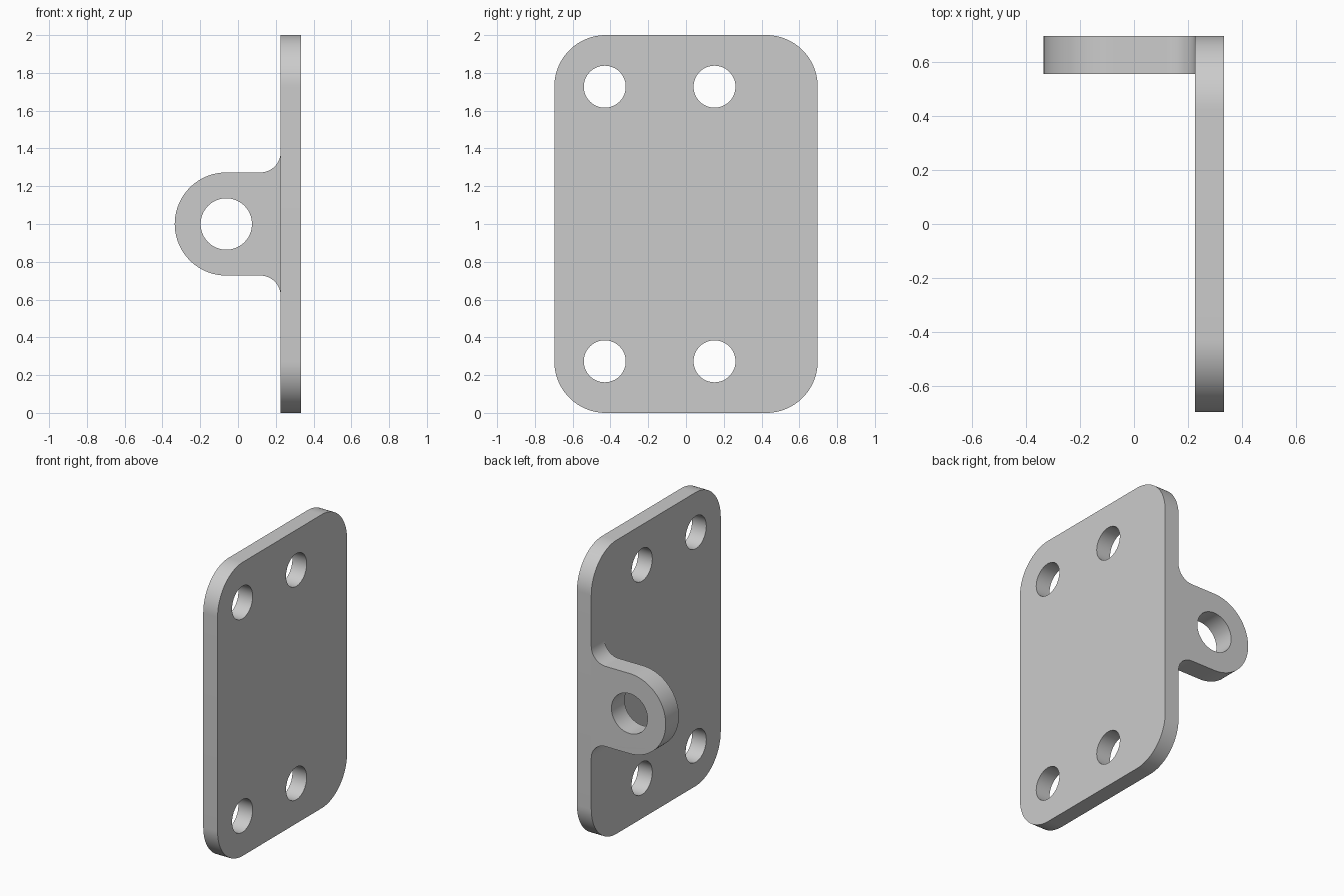
import bpy, bmesh, math
from mathutils import Matrix

default = bpy.data.objects.get("Cube")
if default:
    bpy.data.objects.remove(default, do_unlink=True)

steel = bpy.data.materials.new("light_grey")
steel.use_nodes = True
steel.diffuse_color = (0.6, 0.6, 0.6, 1)
steel.node_tree.nodes["Principled BSDF"].inputs["Base Color"].default_value = steel.diffuse_color


def arc(cx, cy, r, start, end, steps=24):
    """Points along an arc, angles in degrees."""
    angles = [math.radians(start + (end - start) * i / steps) for i in range(steps + 1)]
    return [(cx + r * math.cos(a), cy + r * math.sin(a)) for a in angles]


def circle(cx, cy, r):
    return arc(cx, cy, r, 0, 360, 64)[:-1]


def extruded_part(name, loops, thickness, matrix):
    """Fill an outline with holes, extrude it and place it as a mesh."""
    curve = bpy.data.curves.new(name + "_profile", 'CURVE')
    curve.dimensions = '2D'
    curve.fill_mode = 'BOTH'
    curve.extrude = thickness / 2
    for loop in loops:
        spline = curve.splines.new('POLY')
        spline.points.add(len(loop) - 1)
        for point, (x, y) in zip(spline.points, loop):
            point.co = (x, y, 0, 1)
        spline.use_cyclic_u = True
    helper = bpy.data.objects.new(name + "_profile", curve)
    bpy.context.collection.objects.link(helper)
    graph = bpy.context.evaluated_depsgraph_get()
    mesh = bpy.data.meshes.new_from_object(helper.evaluated_get(graph))
    bpy.data.objects.remove(helper, do_unlink=True)

    bm = bmesh.new()
    bm.from_mesh(mesh)
    bmesh.ops.remove_doubles(bm, verts=bm.verts, dist=1e-5)
    bmesh.ops.transform(bm, matrix=matrix, verts=bm.verts)
    bmesh.ops.recalc_face_normals(bm, faces=bm.faces)
    bm.to_mesh(mesh)
    bm.free()
    mesh.name = name
    mesh.materials.clear()
    mesh.materials.append(steel)
    mesh.shade_smooth()
    mesh.set_sharp_from_angle(angle=math.radians(30))
    part = bpy.data.objects.new(name, mesh)
    bpy.context.collection.objects.link(part)
    return part


# Mounting plate: rounded rectangle in the YZ plane with four bolt holes
half_w, half_h, corner = 0.697, 1.0, 0.272
outline = []
for i, (sy, sz) in enumerate([(1, 1), (-1, 1), (-1, -1), (1, -1)]):
    outline += arc(sy * (half_w - corner), 1 + sz * (half_h - corner), corner, 90 * i, 90 * i + 90)
bolt_holes = [circle(y, 1 + s * 0.727, 0.111) for y in (-0.43, 0.151) for s in (-1, 1)]
to_yz = Matrix(((0, 0, 1, 0.28), (1, 0, 0, 0), (0, 1, 0, 0), (0, 0, 0, 1)))
extruded_part("mounting_plate", [outline] + bolt_holes, 0.108, to_yz)

# Pivot lug: rounded tab with an eye, filleted into the plate
eye_x, lug_r, fillet, face_x = -0.062, 0.273, 0.108, 0.226
top, bottom = 1 + lug_r + fillet, 1 - lug_r - fillet
lug = (arc(face_x - fillet, top, fillet, 0, -90)
       + arc(eye_x, 1, lug_r, 90, 270, 48)
       + arc(face_x - fillet, bottom, fillet, 90, 0))
to_xz = Matrix.Translation((0, 0.626, 0)) @ Matrix.Rotation(math.pi / 2, 4, 'X')
extruded_part("pivot_lug", [lug, circle(eye_x, 1, 0.136)], 0.142, to_xz)
